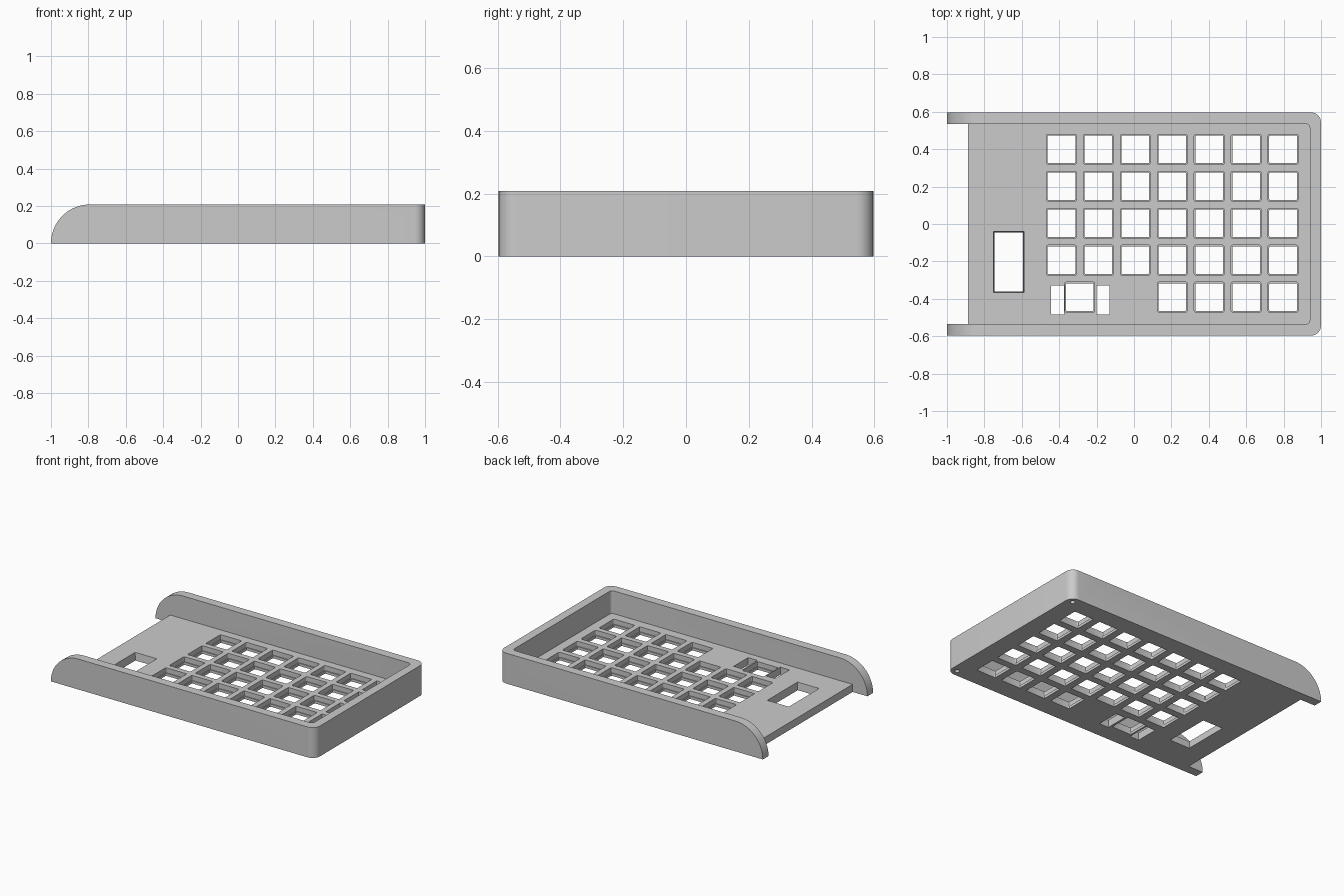
import bpy, bmesh, math

if "Cube" in bpy.data.objects:
    bpy.data.objects.remove(bpy.data.objects["Cube"])

HEIGHT, PLATE, HALF_Y = 0.208, 0.052, 0.597
PITCH = 0.1975

grey = bpy.data.materials.new("plain grey")
grey.use_nodes = True
grey.diffuse_color = (0.6, 0.6, 0.6, 1)
grey.node_tree.nodes["Principled BSDF"].inputs["Base Color"].default_value = (0.6, 0.6, 0.6, 1)


def rounded_rect(x0, x1, y0, y1, radii, steps=6):
    """Outline, counter-clockwise; radii start at the +x +y corner."""
    pts = []
    corners = [(x1, y1, -1, -1), (x0, y1, 1, -1), (x0, y0, 1, 1), (x1, y0, -1, 1)]
    for i, ((x, y, sx, sy), r) in enumerate(zip(corners, radii)):
        for k in range(steps + 1 if r else 1):
            a = math.pi / 2 * (i + k / steps)
            pts.append((x + sx * r + r * math.cos(a), y + sy * r + r * math.sin(a))
                       if r else (x, y))
    return pts


def add_prism(bm, lower, upper, z0, z1):
    """Solid between two matching outlines."""
    a = [bm.verts.new((x, y, z0)) for x, y in lower]
    b = [bm.verts.new((x, y, z1)) for x, y in upper]
    bm.faces.new(a[::-1])
    bm.faces.new(b)
    for i in range(len(a)):
        j = (i + 1) % len(a)
        bm.faces.new((a[i], a[j], b[j], b[i]))


def add_box_hole(bm, x, y, w, d, z0, z1, r=0.0, grow=0.0):
    """Rectangular solid centred on x, y; grow widens its top."""
    low, high = [rounded_rect(x - w / 2 - g, x + w / 2 + g, y - d / 2 - g, y + d / 2 + g,
                              [r] * 4, 3) for g in (0, grow)]
    add_prism(bm, low, high, z0, z1)


def make_object(name, bm):
    bmesh.ops.recalc_face_normals(bm, faces=bm.faces)
    mesh = bpy.data.meshes.new(name)
    bm.to_mesh(mesh)
    bm.free()
    obj = bpy.data.objects.new(name, mesh)
    mesh.materials.append(grey)
    bpy.context.collection.objects.link(obj)
    return obj


def boolean(target, name, bm, operation="DIFFERENCE"):
    cutter = make_object(name, bm)
    mod = target.modifiers.new(name, "BOOLEAN")
    mod.operation, mod.solver, mod.object = operation, "EXACT", cutter
    bpy.context.view_layer.objects.active = target
    bpy.ops.object.modifier_apply(modifier=mod.name)
    bpy.data.objects.remove(cutter)


# Tray block, rounded at the +x corners
bm = bmesh.new()
outline = rounded_rect(-1, 1, -HALF_Y, HALF_Y, (0.055, 0, 0, 0.055), 8)
add_prism(bm, outline, outline, 0, HEIGHT)
tray = make_object("keyboard_tray", bm)

# Quarter-round nose at the open end, as a side profile swept across y
bm = bmesh.new()
arc = [(-1 + HEIGHT * (1 - math.cos(t)), HEIGHT * math.sin(t))
       for t in [math.pi / 2 * k / 20 for k in range(21)]]
profile = arc + [(1.2, HEIGHT), (1.2, 0)]
add_prism(bm, profile, profile, -1, 1)
for v in bm.verts:
    v.co = (v.co.x, v.co.z, v.co.y)
boolean(tray, "nose_profile", bm, "INTERSECT")

# Well inside the walls, leaving the key plate
bm = bmesh.new()
outline = rounded_rect(-1.2, 0.94, -0.535, 0.535, (0.02, 0, 0, 0.02), 4)
add_prism(bm, outline, outline, PLATE, 1)
boolean(tray, "well", bm)

# Notch where the plate stops short of the wall ends
bm = bmesh.new()
add_box_hole(bm, -1.088, 0, 0.4, 1.07, -0.5, 0.5)
boolean(tray, "end_notch", bm)

# Key positions: four full rows, then a shorter front row
keys = [(-0.388 + PITCH * c, 0.399 - PITCH * r) for r in range(5) for c in range(7)
        if r < 4 or c > 2]
keys.append((-0.29, 0.399 - PITCH * 4))

# Through holes for the switches, and the shallow wider seat around each
bm = bmesh.new()
seats = bmesh.new()
for x, y in keys:
    add_box_hole(bm, x, y, 0.148, 0.148, -0.1, 0.1, 0.006)
    add_box_hole(seats, x, y, 0.16, 0.16, 0.018, 0.1, 0.008)
boolean(tray, "switch_holes", bm)
boolean(tray, "switch_seats", seats)

# Stabiliser slots either side of the wide key
bm = bmesh.new()
for x in (-0.41, -0.166):
    add_box_hole(bm, x, -0.407, 0.07, 0.156, -0.1, 0.1)
boolean(tray, "stabiliser_slots", bm)

# Flared display window
bm = bmesh.new()
add_box_hole(bm, -0.67, -0.203, 0.15, 0.314, -0.01, PLATE + 0.01, 0, 0.008)
boolean(tray, "display_window", bm)

# Blind screw holes underneath the closed corners
bm = bmesh.new()
for s in (-1, 1):
    add_box_hole(bm, 0.955, s * 0.552, 0.032, 0.032, -0.05, 0.045, 0.0159)
boolean(tray, "screw_holes", bm)

# Smooth the rounds, keep the edges crisp
bpy.ops.object.select_all(action="DESELECT")
tray.select_set(True)
bpy.context.view_layer.objects.active = tray
bpy.ops.object.shade_smooth_by_angle(angle=math.radians(30))
